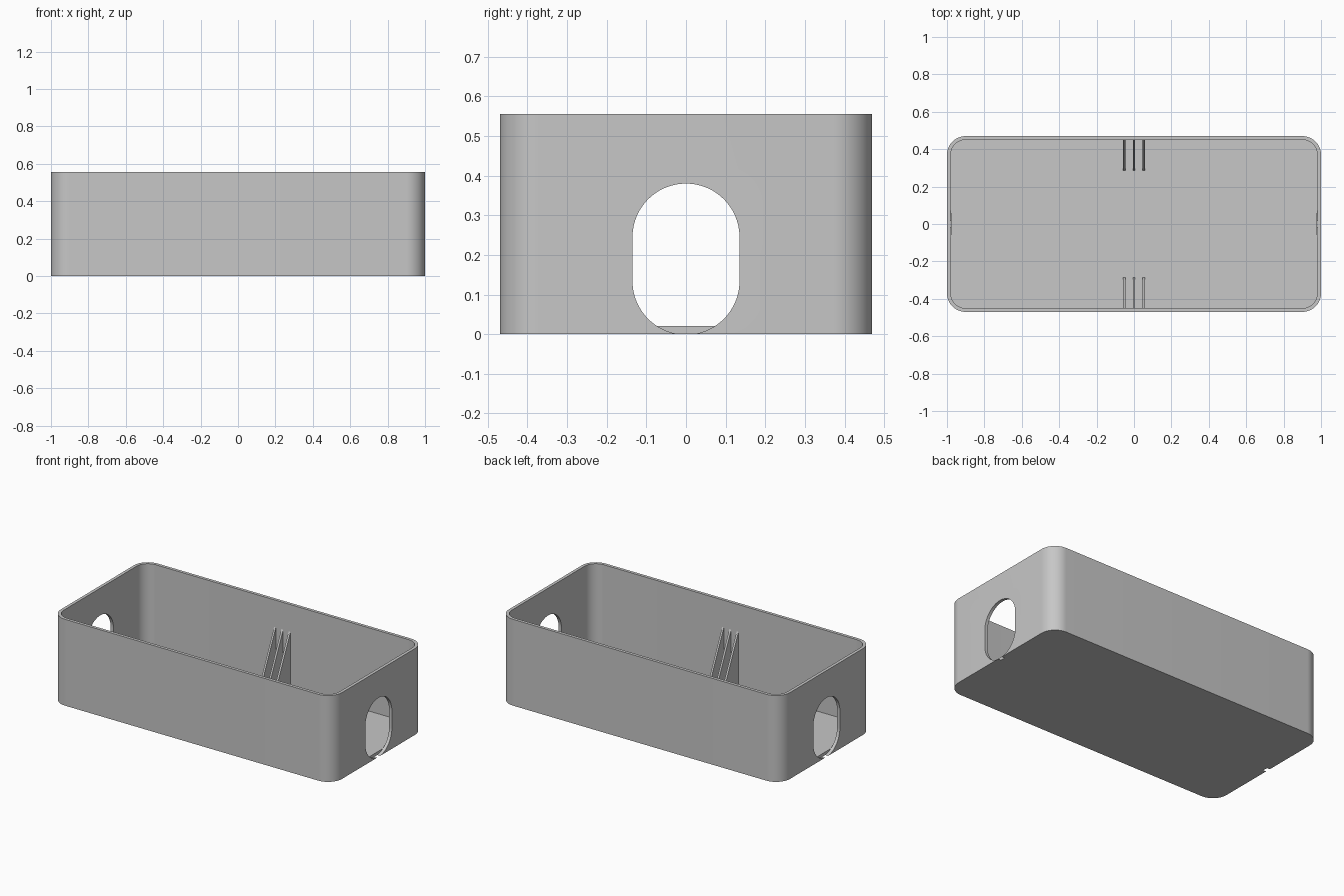
import bpy, bmesh
from math import sin, cos, pi, radians
from mathutils import Vector

old = bpy.data.objects.get("Cube")
if old:
    bpy.data.objects.remove(old, do_unlink=True)

grey = bpy.data.materials.new("plain grey")
grey.use_nodes = True
colour = (0.57, 0.57, 0.57, 1)
grey.diffuse_color = colour
grey.node_tree.nodes["Principled BSDF"].inputs["Base Color"].default_value = colour

HX, HY, H, WALL, R = 1.0, 0.47, 0.555, 0.02, 0.1


def rounded(hx, hy, r, steps=16):
    """Outline of a rounded rectangle, counter-clockwise."""
    pts = []
    for i, (sx, sy) in enumerate([(1, 1), (-1, 1), (-1, -1), (1, -1)]):
        for k in range(steps + 1):
            a = (i + k / steps) * pi / 2
            p = (sx * (hx - r) + r * cos(a), sy * (hy - r) + r * sin(a))
            if not pts or (Vector(p) - Vector(pts[-1])).length > 1e-5:
                pts.append(p)
    return pts


def prism(name, outline, place, depth):
    """Extrude an outline, put in space by place(), along depth."""
    bm = bmesh.new()
    face = bm.faces.new([bm.verts.new(place(*p)) for p in outline])
    out = bmesh.ops.extrude_face_region(bm, geom=[face], use_keep_orig=True)
    moved = [v for v in out["geom"] if isinstance(v, bmesh.types.BMVert)]
    bmesh.ops.translate(bm, verts=moved, vec=Vector(depth))
    bmesh.ops.recalc_face_normals(bm, faces=bm.faces)
    mesh = bpy.data.meshes.new(name)
    bm.to_mesh(mesh)
    bm.free()
    mesh.materials.append(grey)
    obj = bpy.data.objects.new(name, mesh)
    bpy.context.collection.objects.link(obj)
    return obj


def cut(target, cutter):
    cutter.hide_render = True
    mod = target.modifiers.new("cut", "BOOLEAN")
    mod.operation, mod.solver, mod.object = "DIFFERENCE", "EXACT", cutter
    bpy.context.view_layer.objects.active = target
    bpy.ops.object.modifier_apply(modifier=mod.name)
    bpy.data.objects.remove(cutter, do_unlink=True)


# Open tray with rounded corners
tray = prism("tray", rounded(HX, HY, R), lambda x, y: (x, y, 0), (0, 0, H))
cut(tray, prism("cavity_cutter", rounded(HX - WALL, HY - WALL, R - WALL),
                lambda x, y: (x, y, WALL), (0, 0, H)))

# Oblong opening in each end wall, just breaking the underside
for side in (-1, 1):
    slot = prism("slot_cutter", rounded(0.135, 0.1905, 0.135, 24),
                 lambda y, z: (side * (HX - WALL - 0.0005), y, z + 0.1895),
                 (side * 0.1, 0, 0))
    cut(tray, slot)

bpy.ops.object.select_all(action="DESELECT")
tray.select_set(True)
bpy.context.view_layer.objects.active = tray
bpy.ops.object.shade_smooth_by_angle(angle=radians(30))

# Three triangular ribs on each long wall
T = 0.013
rib = [(HY - WALL + 0.005, WALL - 0.005), (0.285, WALL - 0.005),
       (0.285, WALL + 0.004), (HY - WALL, 0.38), (HY - WALL + 0.005, 0.38)]
for side, label in ((-1, "front"), (1, "back")):
    for i, x in enumerate((-0.052, 0, 0.052)):
        prism(f"{label}_rib_{i + 1}", rib,
              lambda y, z: (x - T / 2, side * y, z), (T, 0, 0))
